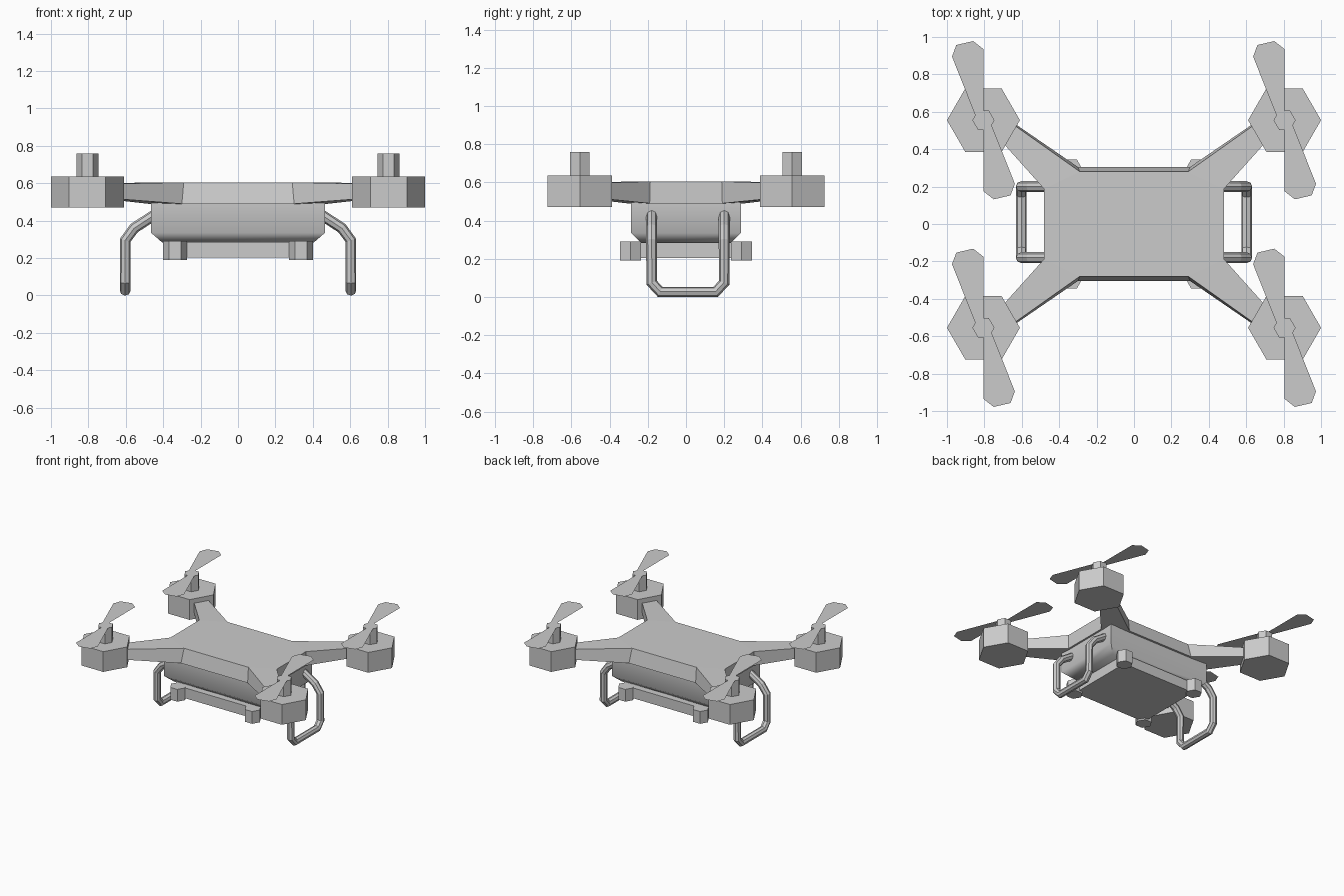
import bpy, bmesh, math

if "Cube" in bpy.data.objects:
    bpy.data.objects.remove(bpy.data.objects["Cube"])

grey = bpy.data.materials.new("light grey")
grey.diffuse_color = (0.6, 0.6, 0.6, 1)
grey.use_nodes = True
grey.node_tree.nodes["Principled BSDF"].inputs["Base Color"].default_value = grey.diffuse_color


def add_mesh(name, verts, faces):
    mesh = bpy.data.meshes.new(name)
    mesh.from_pydata(verts, [], faces)
    bm = bmesh.new()
    bm.from_mesh(mesh)
    bmesh.ops.recalc_face_normals(bm, faces=bm.faces)
    bm.to_mesh(mesh)
    bm.free()
    mesh.materials.append(grey)
    obj = bpy.data.objects.new(name, mesh)
    bpy.context.collection.objects.link(obj)
    return obj


def loft(name, loops):
    """Join equal-length closed loops and cap both ends."""
    n = len(loops[0])
    verts = [v for loop in loops for v in loop]
    faces = [list(range(n)), list(range(len(verts) - n, len(verts)))]
    for k in range(len(loops) - 1):
        for i in range(n):
            j = (i + 1) % n
            faces.append([k * n + i, k * n + j, (k + 1) * n + j, (k + 1) * n + i])
    return add_mesh(name, verts, faces)


def rect(x, y, z):
    return [(-x, -y, z), (x, -y, z), (x, y, z), (-x, y, z)]


def hexagon(cx, cy, r, z):
    return [(cx + r * math.cos(math.radians(a)), cy + r * math.sin(math.radians(a)), z)
            for a in range(0, 360, 60)]


def four_way(quarter):
    """Mirror a corner outline into all four corners, counter-clockwise."""
    out = []
    for sx, sy in ((1, 1), (-1, 1), (-1, -1), (1, -1)):
        pts = quarter if sx * sy > 0 else quarter[::-1]
        out += [(sx * x, sy * y, z) for x, y, z in pts]
    return out


# Lower body with softened lower edge
body = loft("lower_body", [rect(0.405, 0.235, 0.283), rect(0.465, 0.288, 0.335),
                           rect(0.465, 0.288, 0.50)])
bpy.context.view_layer.objects.active = body
body.select_set(True)
bpy.ops.object.shade_smooth_by_angle(angle=math.radians(52))
body.select_set(False)

# Top shell with four tapering arms
bottom = four_way([(0.48, 0.19, 0.49), (0.72, 0.455, 0.517),
                   (0.65, 0.545, 0.517), (0.30, 0.305, 0.49)])
top = four_way([(0.48, 0.187, 0.605), (0.72, 0.455, 0.597),
                (0.65, 0.535, 0.597), (0.29, 0.28, 0.605)])
shell = loft("top_shell", [bottom, top])
# Split the caps into a flat centre and separate arms
bm = bmesh.new()
bm.from_mesh(shell.data)
bm.verts.ensure_lookup_table()
caps = [f for f in bm.faces if len(f.verts) == 16]
bmesh.ops.delete(bm, geom=caps, context='FACES_ONLY')
for base in (0, 16):
    v = [bm.verts[base + i] for i in range(16)]
    bm.faces.new([v[i] for i in (0, 3, 4, 7, 8, 11, 12, 15)])
    for k in range(0, 16, 4):
        bm.faces.new(v[k:k + 4])
bmesh.ops.recalc_face_normals(bm, faces=bm.faces)
bm.to_mesh(shell.data)
bm.free()

# Belly plate with a hexagonal post at each corner
loft("belly_plate", [rect(0.335, 0.285, 0.203), rect(0.335, 0.285, 0.287)])
for sx in (-1, 1):
    for sy in (-1, 1):
        loft("corner_post", [hexagon(sx * 0.337, sy * 0.29, 0.063, z) for z in (0.19, 0.29)])

# Motors, hubs and two-bladed rotors
blade = [(0.0, -0.03), (0.0, 0.38), (-0.055, 0.423), (-0.145, 0.402),
         (-0.168, 0.34), (-0.045, 0.03), (-0.025, -0.03)]
for sx in (-1, 1):
    for sy in (-1, 1):
        cx, cy = sx * 0.805, sy * 0.555
        loft("motor", [hexagon(cx, cy, 0.195, z) for z in (0.47, 0.635)])
        loft("rotor_hub", [hexagon(cx, cy, 0.059, z) for z in (0.63, 0.76)])
        for s in (1, -1):
            pts = [(cx + s * x, cy + s * y, 0.762) for x, y in blade]
            add_mesh("rotor_blade", pts, [list(range(len(pts)))])

# Landing loops, one at each end
half = [(0.44, 0.19, 0.435), (0.555, 0.19, 0.36), (0.603, 0.19, 0.295),
        (0.603, 0.19, 0.075), (0.603, 0.145, 0.026)]
path = half + [(x, -y, z) for x, y, z in reversed(half)]
for side in (-1, 1):
    curve = bpy.data.curves.new("landing_loop", 'CURVE')
    curve.dimensions = '3D'
    curve.bevel_depth = 0.029
    curve.bevel_resolution = 2
    curve.use_fill_caps = True
    spline = curve.splines.new('POLY')
    spline.points.add(len(path) - 1)
    for p, (x, y, z) in zip(spline.points, path):
        p.co = (side * x, y + 0.01, z, 1)
    spline.use_smooth = False
    curve.materials.append(grey)
    obj = bpy.data.objects.new("landing_loop", curve)
    bpy.context.collection.objects.link(obj)
    bpy.ops.object.select_all(action='DESELECT')
    bpy.context.view_layer.objects.active = obj
    obj.select_set(True)
    bpy.ops.object.convert(target='MESH')
